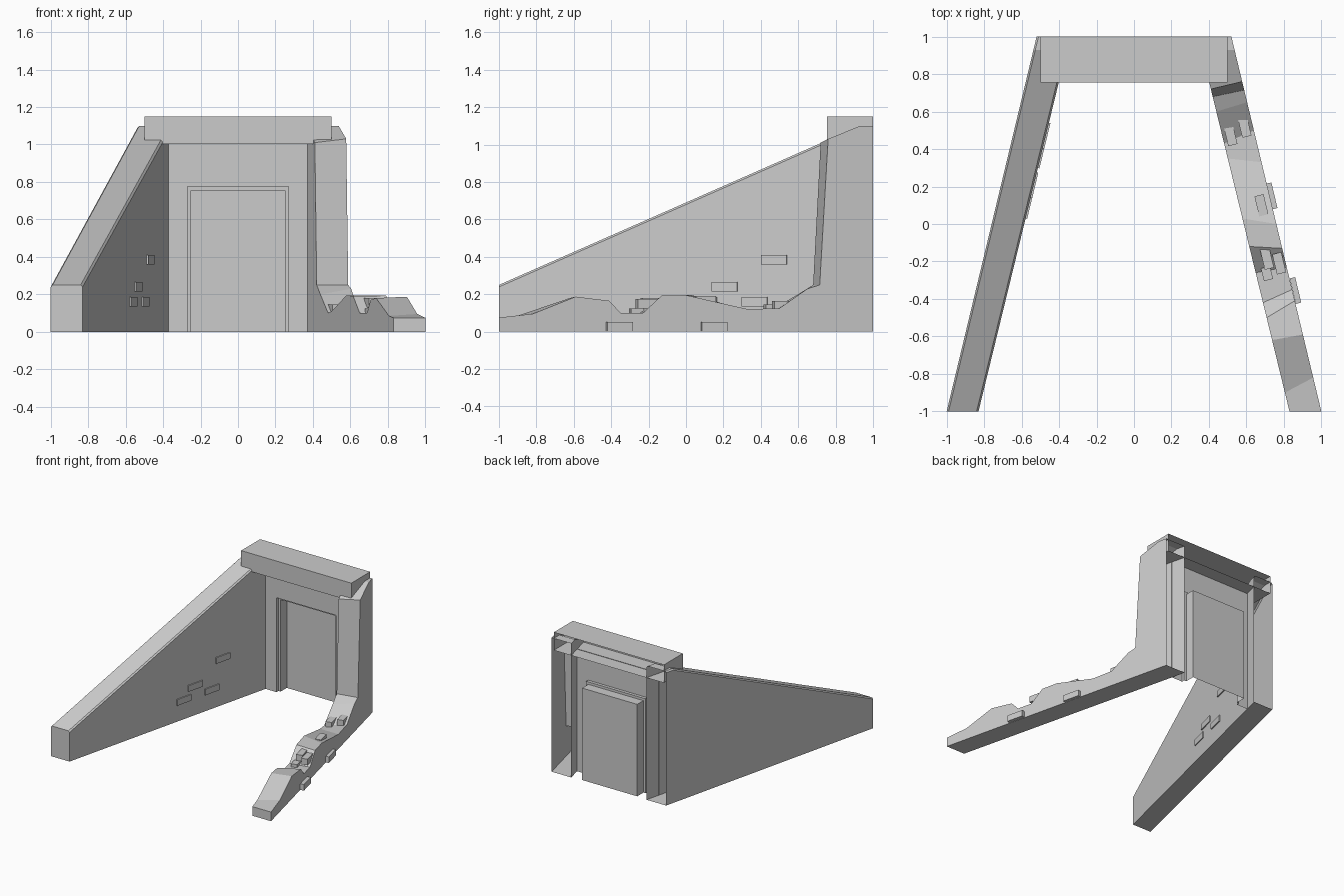
import bpy, bmesh, math

if "Cube" in bpy.data.objects:
    bpy.data.objects.remove(bpy.data.objects["Cube"])

SLOPE = 0.24                      # plan slant of the side walls
ANGLE = math.atan(SLOPE)


def finish(bm, name):
    bmesh.ops.recalc_face_normals(bm, faces=bm.faces)
    me = bpy.data.meshes.new(name)
    bm.to_mesh(me)
    bm.free()
    ob = bpy.data.objects.new(name, me)
    bpy.context.collection.objects.link(ob)
    return ob


def outer_x(y):
    return 1 - SLOPE * (y + 1)


def inner_x(y):
    return 0.83 - 0.244 * (y + 1)


def side_wall(name, outer, inner, side, bevel=0):
    """Slanted wall between two (y, z) top profiles, open at the back."""
    bm = bmesh.new()
    rings = []
    for prof, fx in ((outer, outer_x), (inner, inner_x)):
        pts = [(-1, 0)] + prof + [(1, 0)]
        rings.append([bm.verts.new((side * fx(y), y, z)) for y, z in pts])
        bm.faces.new(rings[-1])
    a, b = rings
    n = len(a)
    for i in range(n):
        if i == n - 2:            # back end stays open
            continue
        j = (i + 1) % n
        bm.faces.new((a[i], a[j], b[j], b[i]))
    if bevel:
        edges = [bm.edges.get((r[i], r[i + 1])) for r in rings for i in range(1, n - 2)]
        bmesh.ops.bevel(bm, geom=edges, offset=bevel, segments=1, affect='EDGES')
    return finish(bm, name)


def brick(name, x, y, z, size):
    """Loose brick turned to follow its wall."""
    bm = bmesh.new()
    bmesh.ops.create_cube(bm, size=1)
    bmesh.ops.scale(bm, vec=size, verts=bm.verts)
    ob = finish(bm, name)
    ob.location = (x, y, z)
    ob.rotation_euler.z = ANGLE if x > 0 else -ANGLE
    return ob


# Intact left wall
ramp = [(-1, 0.25), (0.93, 1.10), (1, 1.10)]
side_wall("left_wall", ramp, ramp, -1, 0.01)

# Broken right wall with its standing pillar
outer = [(-1, .075), (-.82, .095), (-.59, .187), (-.41, .165), (-.35, .10),
         (-.23, .10), (-.13, .193), (0, .195), (.33, .12), (.5, .125),
         (.65, .23), (.715, .25), (.76, 1.03), (.93, 1.10), (1, 1.10)]
inner = [(-1, .075), (-.90, .085), (-.62, .18), (-.50, .17), (-.42, .10),
         (-.26, .10), (-.12, .19), (.03, .195), (.35, .11), (.43, .10),
         (.60, .20), (.68, .25), (.72, 1.01), (.93, 1.10), (1, 1.10)]
side_wall("right_broken_wall", outer, inner, 1)

# Lintel: box open at the back
bm = bmesh.new()
bmesh.ops.create_cube(bm, size=1)
bmesh.ops.scale(bm, vec=(1.0, 0.245, 0.148), verts=bm.verts)
bmesh.ops.translate(bm, vec=(0, 0.8775, 1.076), verts=bm.verts)
back = [f for f in bm.faces if f.calc_center_median().y > 0.99]
bmesh.ops.delete(bm, geom=back, context='FACES_ONLY')
finish(bm, "lintel")

# Door wall with a stepped recess: (half width, height, y) of each U-shaped ring
bm = bmesh.new()
steps = [(.375, 1.005, .885), (.27, .775, .885), (.27, .775, .91),
         (.25, .755, .91), (.25, .755, .99)]
rings = [[bm.verts.new(p) for p in ((-w, y, 0), (-w, y, h), (w, y, h), (w, y, 0))]
         for w, h, y in steps]
for r, s in zip(rings, rings[1:]):
    for i in range(3):
        bm.faces.new((r[i], r[i + 1], s[i + 1], s[i]))
bm.faces.new(rings[-1])
finish(bm, "door_wall")

# Bricks showing through the left wall's inner face
for i, (y, z) in enumerate([(.475, .385), (.21, .24), (.10, .16), (.37, .16)]):
    brick(f"left_wall_brick_{i}", -inner_x(y) - 0.012, y, z, (.04, .14, .05))

# Bricks lying on the broken top
for i, (x, y, z) in enumerate([(.515, .475, .12), (.59, .52, .14), (.68, .10, .165),
                               (.71, -.185, .155), (.775, -.21, .15), (.71, -.265, .10)]):
    length = .07 if i == 5 else .11
    brick(f"top_brick_{i}", x, y, z, (.05, length, .05))

# Bricks at the foot of the broken wall's outer face
for i, (x, y) in enumerate([(.735, .15), (.862, -.355)]):
    brick(f"foot_brick_{i}", x, y, .026, (.03, .14, .05))
